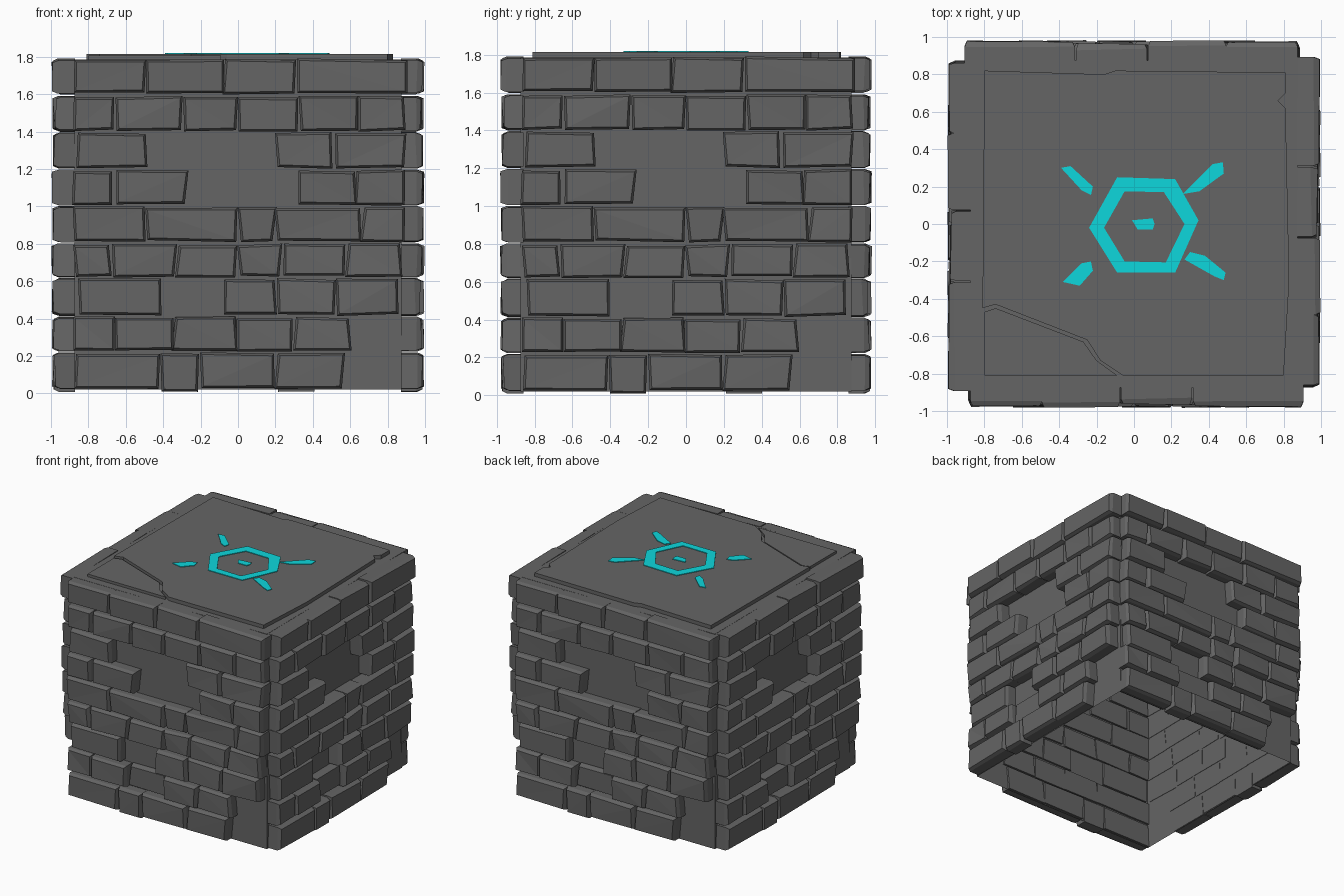
import bpy, bmesh, math, random
from mathutils import Matrix, Vector

if "Cube" in bpy.data.objects:
    bpy.data.objects.remove(bpy.data.objects["Cube"])


def material(name, rgb):
    m = bpy.data.materials.new(name)
    m.diffuse_color = (*rgb, 1)
    m.use_nodes = True
    m.node_tree.nodes["Principled BSDF"].inputs["Base Color"].default_value = m.diffuse_color
    return m


STONE = material("dark grey stone", (0.13, 0.13, 0.13))
GLOW = material("cyan inlay", (0.004, 0.68, 0.72))
SQUASH = Matrix.Diagonal((1, 0.985, 1, 1))      # slightly shallower in y


def finish(name, bm, mat):
    me = bpy.data.meshes.new(name)
    bm.to_mesh(me)
    bm.free()
    me.materials.append(mat)
    ob = bpy.data.objects.new(name, me)
    bpy.context.collection.objects.link(ob)
    return ob


def slab(name, outline, z0, z1, mat, hole=None):
    """Vertical prism from an outline, or a ring between two outlines."""
    bm = bmesh.new()
    n = len(outline)
    loops = [(outline, z0), (outline, z1)]
    if hole:
        loops += [(hole, z1), (hole, z0)]
    rings = [[bm.verts.new((x, y, z)) for x, y in pts] for pts, z in loops]
    pairs = list(zip(rings, rings[1:]))
    if hole:
        pairs.append((rings[-1], rings[0]))
    else:
        bm.faces.new(rings[0])
        bm.faces.new(rings[1])
    for a, b in pairs:
        for i in range(n):
            j = (i + 1) % n
            bm.faces.new((a[i], a[j], b[j], b[i]))
    bmesh.ops.recalc_face_normals(bm, faces=bm.faces)
    return finish(name, bm, mat)


# Core: hollow box, open underneath
bm = bmesh.new()
bmesh.ops.create_cube(bm, size=1, matrix=Matrix.Translation((0, 0, 0.902)) @ Matrix.Diagonal((1.75, 1.75, 1.765, 1)))
bm.normal_update()
bmesh.ops.delete(bm, geom=[f for f in bm.faces if f.normal.z < -0.5], context='FACES')
finish("hollow_core", bm, STONE)

# Brick courses: (bottom, top, joints, indices of missing bricks)
COURSES = [
    (0.02, 0.22, (-0.87, -0.41, -0.2, 0.2, 0.57, 0.89), (4,)),
    (0.225, 0.41, (-0.88, -0.66, -0.35, 0.0, 0.3, 0.6, 0.88), (5,)),
    (0.415, 0.615, (-0.86, -0.4, -0.08, 0.2, 0.52, 0.87), (1,)),
    (0.62, 0.8, (-0.88, -0.68, -0.33, 0.0, 0.23, 0.58, 0.88), ()),
    (0.81, 1.0, (-0.88, -0.49, 0.0, 0.2, 0.66, 0.9), ()),
    (1.005, 1.195, (-0.88, -0.66, -0.27, 0.33, 0.63, 0.89), (2,)),
    (1.2, 1.395, (-0.86, -0.48, 0.2, 0.51, 0.9), (1,)),
    (1.4, 1.59, (-0.88, -0.66, -0.29, 0.0, 0.33, 0.64, 0.89), ()),
    (1.6, 1.79, (-0.87, -0.49, -0.08, 0.31, 0.9), ()),
]


def brick(bm, x0, x1, z0, z1, depth, rng):
    """Chipped brick: square back, chamfered uneven front."""
    def j(a):
        return rng.uniform(-a, a)
    skew = [(j(0.012), j(0.008)) for _ in range(4)]
    corners = [(x0, z0), (x1, z0), (x1, z1), (x0, z1)]
    rings = []
    for d, inset in ((0.872, 0.004), (depth - 0.03, 0.004), (depth, 0.016)):
        ring = []
        for (x, z), (sx, sz), ux, uz in zip(corners, skew, (1, -1, -1, 1), (1, 1, -1, -1)):
            dd = d if d < 0.88 else d - rng.uniform(0, 0.014)
            ring.append(bm.verts.new((x + sx + ux * inset, -dd, max(0, z + sz * 0.8 + uz * inset))))
        rings.append(ring)
    bm.faces.new(rings[0])
    # Front is split along a diagonal for a hewn facet
    f = rings[2]
    k = rng.randint(0, 1)
    bm.faces.new((f[k], f[k + 1], f[k + 2]))
    bm.faces.new((f[k], f[k + 2], f[(k + 3) % 4]))
    for a, b in zip(rings, rings[1:]):
        for i in range(4):
            bm.faces.new((a[i], a[(i + 1) % 4], b[(i + 1) % 4], b[i]))


# Four identical walls turned about the centre
for turn, side in enumerate(("front", "right", "back", "left")):
    rng = random.Random(7)
    bm = bmesh.new()
    for row, (z0, z1, joints, missing) in enumerate(COURSES):
        for i, (a, b) in enumerate(zip(joints, joints[1:])):
            if i in missing:
                continue
            depth = 1.0 - rng.uniform(0, 0.015)
            low = z0
            if row == 0 and i == 1:
                low = 0.0           # slipped brick touching the ground
            if row == 1 and i == 2:
                depth = 0.945       # worn brick
            brick(bm, a, b, low, z1, depth, rng)
    bmesh.ops.recalc_face_normals(bm, faces=bm.faces)
    bm.transform(SQUASH @ Matrix.Rotation(turn * math.pi / 2, 4, 'Z'))
    finish(side + "_brick_wall", bm, STONE)

# Top slab with a chipped corner, and the cracked-off sunken piece
slab("top_slab", [(-0.81, -0.45), (-0.74, -0.43), (-0.25, -0.62), (-0.18, -0.73), (-0.06, -0.81),
                  (0.8, -0.81), (0.83, -0.3), (0.81, 0.62), (0.77, 0.66), (0.81, 0.7),
                  (0.81, 0.81), (-0.1, 0.82), (-0.16, 0.8), (-0.8, 0.82)], 1.78, 1.814, STONE)
slab("cracked_slab_piece", [(-0.8, -0.81), (-0.09, -0.81), (-0.2, -0.73), (-0.27, -0.63),
                            (-0.74, -0.45), (-0.8, -0.47)], 1.78, 1.806, STONE)

# Cyan symbol laid into the slab
Z0, Z1 = 1.812, 1.819
slab("hexagon_ring",
     [(-0.24, -0.02), (-0.09, 0.25), (0.22, 0.24), (0.345, 0.02), (0.22, -0.26), (-0.09, -0.26)],
     Z0, Z1, GLOW,
     [(-0.16, -0.02), (-0.05, 0.175), (0.16, 0.17), (0.27, 0.0), (0.17, -0.205), (-0.05, -0.2)])
MARKS = {
    "centre_mark": [(-0.01, 0.02), (0.1, 0.03), (0.11, 0), (0.1, -0.03), (0.02, -0.03)],
    "back_left_ray": [(-0.39, 0.3), (-0.34, 0.31), (-0.22, 0.2), (-0.23, 0.155), (-0.28, 0.18)],
    "back_right_ray": [(0.26, 0.16), (0.35, 0.175), (0.48, 0.27), (0.475, 0.33), (0.42, 0.32), (0.31, 0.21)],
    "front_left_ray": [(-0.38, -0.31), (-0.29, -0.33), (-0.22, -0.25), (-0.23, -0.2), (-0.28, -0.21)],
    "front_right_ray": [(0.27, -0.19), (0.3, -0.15), (0.38, -0.17), (0.49, -0.26), (0.48, -0.3), (0.43, -0.28)],
}
for name, pts in MARKS.items():
    slab(name, pts, Z0, Z1, GLOW)
